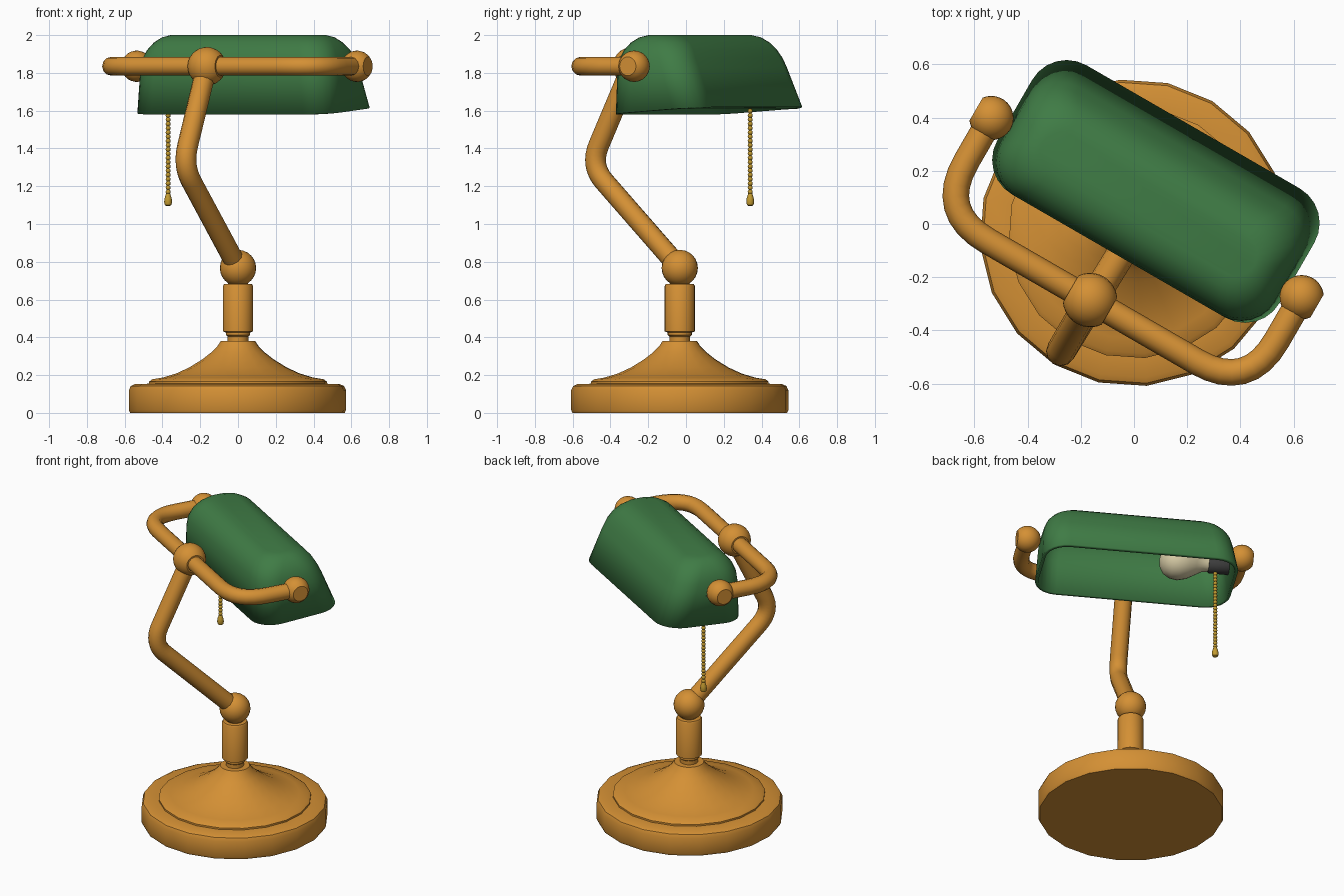
import bpy, bmesh, math
from mathutils import Vector, Matrix

if "Cube" in bpy.data.objects:
    bpy.data.objects.remove(bpy.data.objects["Cube"])


def material(name, rgb):
    m = bpy.data.materials.new(name)
    m.diffuse_color = (*rgb, 1)
    m.use_nodes = True
    m.node_tree.nodes["Principled BSDF"].inputs["Base Color"].default_value = m.diffuse_color
    return m


BRASS = material("warm brass", (0.66, 0.28, 0.035))
GREEN = material("green glass", (0.05, 0.2, 0.06))
GOLD = material("gold chain", (0.55, 0.33, 0.03))
CREAM = material("cream bulb", (0.68, 0.6, 0.38))
DARK = material("dark socket", (0.045, 0.045, 0.045))

# The lamp head is turned 30 degrees: u runs along the shade, v to its open side
C, S = math.cos(math.radians(30)), math.sin(math.radians(30))
Y0 = -0.033
U = Vector((C, -S, 0))
V = Vector((S, C, 0))


def head(u, v, z):
    return U * u + V * v + Vector((0, 0, z))


def finish(name, mesh, mat, angle=35):
    mesh.materials.clear()
    mesh.materials.append(mat)
    mesh.shade_smooth()
    mesh.set_sharp_from_angle(angle=math.radians(angle))
    ob = bpy.data.objects.new(name, mesh)
    bpy.context.collection.objects.link(ob)
    return ob


def from_bmesh(name, bm, mat, angle=35):
    bmesh.ops.recalc_face_normals(bm, faces=bm.faces[:])
    mesh = bpy.data.meshes.new(name)
    bm.to_mesh(mesh)
    bm.free()
    return finish(name, mesh, mat, angle)


def skin_loops(bm, loops, cap_start=True, cap_end=True):
    rings = [[bm.verts.new(p) for p in loop] for loop in loops]
    for a, b in zip(rings, rings[1:]):
        for i in range(len(a)):
            j = (i + 1) % len(a)
            bm.faces.new((a[i], a[j], b[j], b[i]))
    if cap_start:
        bm.faces.new(rings[0][::-1])
    if cap_end:
        bm.faces.new(rings[-1])


def lathe(name, profile, mat, origin, axis=Vector((0, 0, 1)), n=24, turn=0, angle=35):
    """Turn (radius, height) points about an axis through origin."""
    rot = axis.to_track_quat('Z', 'Y')
    loops = []
    for r, h in profile:
        loops.append([Vector(origin) + rot @ Vector((
            r * math.cos(turn + math.tau * i / n),
            r * math.sin(turn + math.tau * i / n), h)) for i in range(n)])
    bm = bmesh.new()
    skin_loops(bm, loops)
    return from_bmesh(name, bm, mat, angle)


def ball_profile(r, lo=-1.0, hi=1.0, n=12):
    """Sphere profile cut flat at lo and hi (fractions of the radius)."""
    a, b = math.asin(max(lo, -0.998)), math.asin(min(hi, 0.998))
    return [(r * math.cos(a + (b - a) * i / n), r * math.sin(a + (b - a) * i / n))
            for i in range(n + 1)]


def tube(name, corners, radius, bend, mat):
    """Round pipe through corner points with softened bends."""
    pts = [corners[0]]
    for a, p, b in zip(corners, corners[1:], corners[2:]):
        s = p + (a - p).normalized() * bend
        e = p + (b - p).normalized() * bend
        for i in range(9):
            t = i / 8
            pts.append(s * (1 - t) ** 2 + p * 2 * t * (1 - t) + e * t * t)
    pts.append(corners[-1])
    cu = bpy.data.curves.new(name + "_path", 'CURVE')
    cu.dimensions = '3D'
    cu.bevel_depth = radius
    cu.bevel_resolution = 4
    cu.use_fill_caps = True
    sp = cu.splines.new('POLY')
    sp.points.add(len(pts) - 1)
    for q, p in zip(sp.points, pts):
        q.co = (*p, 1)
    tmp = bpy.data.objects.new(name + "_path", cu)
    bpy.context.collection.objects.link(tmp)
    dg = bpy.context.evaluated_depsgraph_get()
    mesh = bpy.data.meshes.new_from_object(tmp.evaluated_get(dg))
    bpy.data.objects.remove(tmp)
    return finish(name, mesh, mat)


# Base: heavy rim and flared top
lathe("base_rim", [(0.57, 0), (0.577, 0.015), (0.577, 0.12), (0.567, 0.142), (0.545, 0.152), (0.46, 0.155)],
      BRASS, (-0.003, Y0, 0), n=20, turn=math.radians(5))
lathe("base_top", [(0.472, 0.15), (0.472, 0.166), (0.455, 0.178), (0.4, 0.187), (0.33, 0.208), (0.26, 0.24),
                   (0.19, 0.283), (0.14, 0.322), (0.11, 0.352), (0.092, 0.38)],
      BRASS, (0, Y0, 0), n=20, turn=math.radians(5))

# Post with neck, collar and ball joint
lathe("post", [(0.055, 0.36), (0.055, 0.405), (0.064, 0.412), (0.064, 0.425), (0.08, 0.432), (0.08, 0.672),
               (0.074, 0.682), (0.05, 0.684), (0.05, 0.72)], BRASS, (0, Y0, 0))
lathe("ball_joint", ball_profile(0.096), BRASS, (0, Y0, 0.767))

# Bent stem and the yoke that carries the shade
BAR_Z = 1.835
tube("stem", [Vector((0, Y0, 0.767)), Vector((-0.292, -0.507, 1.31)), head(0, -0.33, BAR_Z)], 0.055, 0.12, BRASS)
E = 0.673
tube("yoke", [head(-E + 0.01, 0.077, BAR_Z), head(-E + 0.01, -0.33, BAR_Z),
              head(E + 0.01, -0.33, BAR_Z), head(E + 0.01, 0.077, BAR_Z)], 0.05, 0.22, BRASS)
lathe("yoke_hub", ball_profile(0.102, -0.82, 0.82), BRASS, head(0, -0.33, BAR_Z), U)
for side, name in ((-1, "left"), (1, "right")):
    lathe(name + "_knob", ball_profile(0.083, -1, 0.8), BRASS, head(side * E + 0.01, 0.077, BAR_Z), U * side)

# Shade: rounded rectangles stacked from rim to top, open below
def rounded_loop(hu, v0, v1, r, z0, z1):
    pts = []
    for k, (su, cv) in enumerate(((1, v1 - r), (-1, v1 - r), (-1, v0 + r), (1, v0 + r))):
        for i in range(7):
            a = math.radians(90 * k + 15 * i)
            v = cv + r * math.sin(a)
            z = z0 + (z1 - z0) * (v - v0) / (v1 - v0)
            pts.append(head(su * (hu - r) + r * math.cos(a) + 0.01, v - 0.008, z))
    return pts


levels = [(.612, -.125, .435, .15, 1.58, 1.62), (.592, -.125, .35, .145, 1.81, 1.83),
          (.582, -.118, .327, .14, 1.87, 1.88), (.563, -.1, .302, .14, 1.92, 1.925),
          (.535, -.07, .272, .13, 1.96, 1.96), (.5, -.03, .23, .11, 1.988, 1.988),
          (.46, .02, .18, .075, 2.0, 2.0)]
bm = bmesh.new()
skin_loops(bm, [rounded_loop(*l) for l in levels], cap_start=False)
shade = from_bmesh("shade", bm, GREEN, 50)
# open shell: make sure the normals point outward before thickening
top = max(shade.data.polygons, key=lambda p: p.center.z)
if top.normal.z < 0:
    shade.data.flip_normals()
sol = shade.modifiers.new("thickness", 'SOLIDIFY')
sol.thickness = 0.02
sol.offset = -1

# Bulb and socket inside the shade, lying along it
LAMP_V, LAMP_Z = 0.11, 1.75
lathe("socket", [(0.05, 0), (0.055, 0.01), (0.055, 0.13), (0.048, 0.14)], DARK, head(-0.585, LAMP_V, LAMP_Z), U)
lathe("bulb", [(0.045, 0), (0.05, 0.04), (0.075, 0.085), (0.102, 0.135), (0.115, 0.19), (0.108, 0.24),
               (0.083, 0.28), (0.045, 0.302), (0.003, 0.31)], CREAM, head(-0.45, LAMP_V, LAMP_Z), U)

# Pull chain of beads with a drop at the end
cx, cy = -0.37, 0.34
bm = bmesh.new()
for i in range(25):
    bmesh.ops.create_icosphere(bm, subdivisions=2, radius=0.0135,
                               matrix=Matrix.Translation((cx, cy, 1.17 + i * 0.0225)))
from_bmesh("pull_chain", bm, GOLD)
lathe("chain_drop", [(0.008, 1.095), (0.017, 1.1), (0.021, 1.115), (0.019, 1.135), (0.011, 1.16), (0.006, 1.17)],
      GOLD, (cx, cy, 0), n=12)
